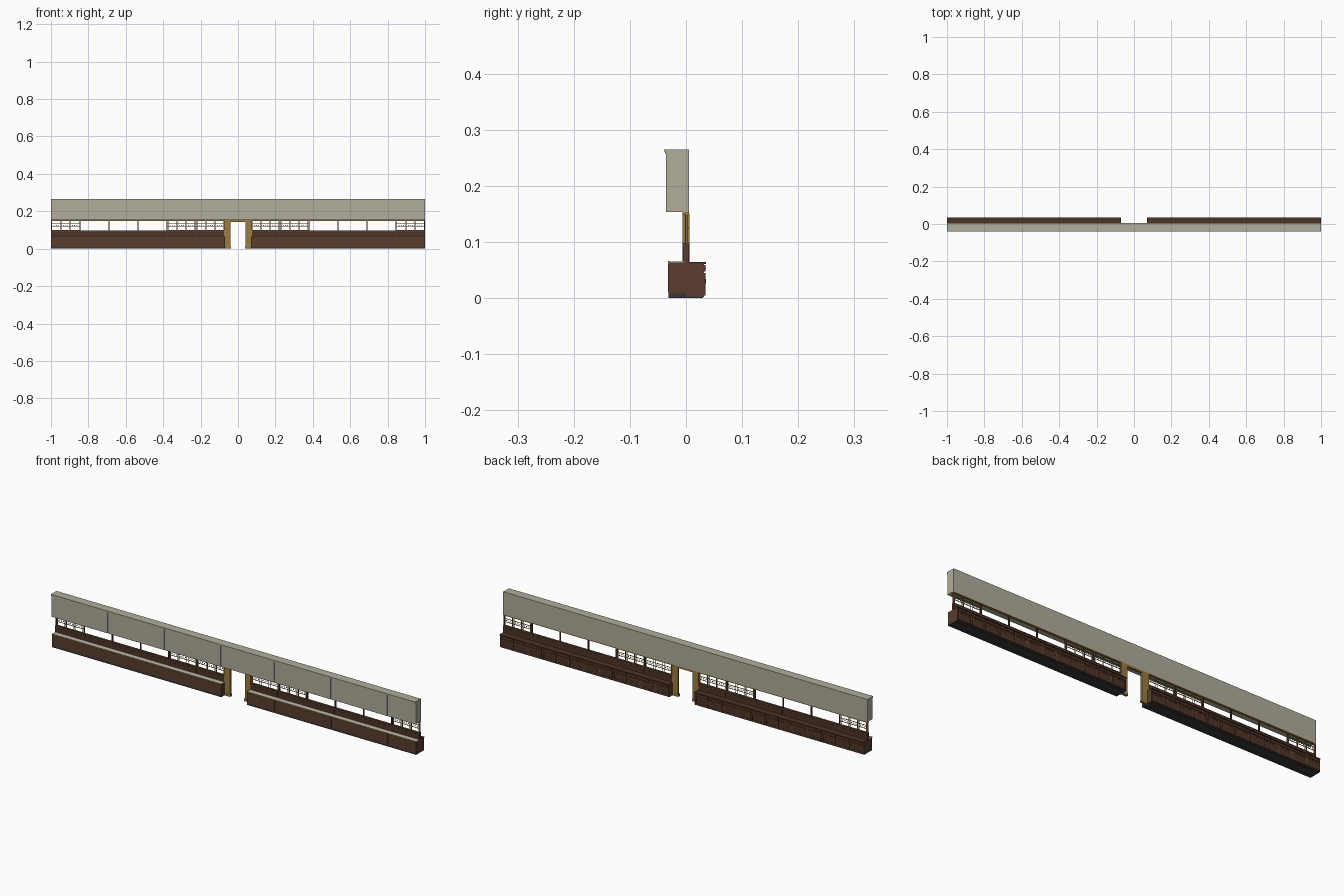
import bpy, bmesh
from mathutils import Matrix, Vector

if "Cube" in bpy.data.objects:
    bpy.data.objects.remove(bpy.data.objects["Cube"])


def material(name, r, g, b):
    m = bpy.data.materials.new(name)
    m.diffuse_color = (r, g, b, 1)
    m.use_nodes = True
    m.node_tree.nodes["Principled BSDF"].inputs["Base Color"].default_value = m.diffuse_color
    return m


WOOD = material("dark_wood", 0.10, 0.045, 0.027)
PANEL = material("panel_wood", 0.075, 0.033, 0.02)
GOLD = material("brass", 0.33, 0.20, 0.055)
PALE = material("pale_plaster", 0.44, 0.42, 0.33)
STONE = material("counter_stone", 0.48, 0.47, 0.42)
KICK = material("dark_kick", 0.035, 0.037, 0.045)


def part(name, boxes, mat, beads=()):
    """One object from many boxes (x0,x1,y0,y1,z0,z1) and small beads (x,y,z,r)."""
    bm = bmesh.new()
    for x0, x1, y0, y1, z0, z1 in boxes:
        mid = Vector(((x0 + x1) / 2, (y0 + y1) / 2, (z0 + z1) / 2))
        size = Vector((abs(x1 - x0), y1 - y0, z1 - z0))
        bmesh.ops.create_cube(bm, size=1,
                              matrix=Matrix.Translation(mid) @ Matrix.Diagonal(size.to_4d()))
    for x, y, z, r in beads:
        bmesh.ops.create_icosphere(bm, subdivisions=1, radius=r,
                                   matrix=Matrix.Translation((x, y, z)))
    me = bpy.data.meshes.new(name)
    bm.to_mesh(me)
    bm.free()
    me.materials.append(mat)
    ob = bpy.data.objects.new(name, me)
    bpy.context.collection.objects.link(ob)
    return ob


BAY, DOOR = 0.155, 0.07
edges = [DOOR + BAY * i for i in range(7)]      # bay lines on the right half

# overhead fascia: panels with fine seams, and a top moulding
seams = [-1, -0.69, -0.38, -0.07, 0.225, 0.535, 0.845, 1]
part("fascia_core", [(-1, 1, -0.034, 0.005, 0.153, 0.265)], PALE)
part("fascia_panels", [(a + 0.0008, b - 0.0008, -0.036, -0.033, 0.153, 0.257)
                       for a, b in zip(seams, seams[1:])], PALE)
part("fascia_top_moulding", [(-1, 1, -0.039, -0.033, 0.261, 0.265),
                             (-1, 1, -0.037, -0.033, 0.257, 0.261)], PALE)
part("fascia_bottom_trim", [(-1, 1, -0.006, 0.005, 0.149, 0.153)], GOLD)

# doorway lining
part("door_lintel", [(-0.07, 0.07, -0.006, 0.005, 0.143, 0.151)], GOLD)

for s, side in ((-1, "left"), (1, "right")):
    def run(x0, x1, *rest):
        return (min(s * x0, s * x1), max(s * x0, s * x1), *rest)

    part(side + "_door_jamb", [run(0.04, 0.07, -0.004, 0.005, 0, 0.15),
                               run(0.062, 0.074, -0.006, 0.006, 0, 0.15),
                               run(0.038, 0.07, -0.006, 0.006, 0, 0.012)], GOLD)

    # front counter with toe kick, worktop and brass joints
    part(side + "_front_kick", [run(DOOR, 1, -0.031, 0, 0, 0.008)], KICK)
    part(side + "_front_counter", [run(DOOR, 1, -0.031, 0, 0.008, 0.063)], WOOD)
    part(side + "_front_panels", [run(a + 0.001, b - 0.001, -0.032, -0.03, 0.011, 0.061)
                                  for a, b in zip(edges, edges[1:])], WOOD)
    part(side + "_front_worktop", [run(DOOR, 1, -0.030, -0.004, 0.0625, 0.0655)], STONE)
    part(side + "_worktop_nosing", [run(DOOR, 1, -0.0325, -0.0295, 0.062, 0.066)], GOLD)

    # central partition with panelled faces and a cap
    part(side + "_partition", [run(DOOR, 1, -0.005, 0.005, 0, 0.094)], WOOD)
    part(side + "_partition_panels",
         [run(a + 0.003, b - 0.003, -0.0058, 0.0058, 0.069, 0.089)
          for a, b in zip(edges, edges[1:])], PANEL)
    part(side + "_partition_cap", [run(DOOR, 1, -0.006, 0.006, 0.094, 0.098)], WOOD)

    # back cabinets: body, worktop, drawers, doors and pulls
    part(side + "_back_cabinet", [run(DOOR, 1, 0.005, 0.032, 0.002, 0.062)], WOOD)
    part(side + "_back_plinth", [run(DOOR, 1, 0.005, 0.030, 0, 0.004)], KICK)
    part(side + "_back_worktop", [run(DOOR, 1, 0.005, 0.036, 0.061, 0.064)], PANEL)
    doors, frames, pulls = [], [], []
    for i in range(12):
        a, b = DOOR + BAY / 2 * i + 0.002, DOOR + BAY / 2 * (i + 1) - 0.002
        doors += [run(a, b, 0.031, 0.0345, 0.047, 0.059),
                  run(a, b, 0.031, 0.0335, 0.005, 0.045)]
        frames += [run(a, a + 0.008, 0.033, 0.0345, 0.005, 0.045),
                   run(b - 0.008, b, 0.033, 0.0345, 0.005, 0.045),
                   run(a, b, 0.033, 0.0345, 0.005, 0.011),
                   run(a, b, 0.033, 0.0345, 0.039, 0.045)]
        m = (a + b) / 2
        x = b - 0.004 if i % 2 == 0 else a + 0.004
        pulls += [run(m - 0.006, m + 0.006, 0.034, 0.036, 0.052, 0.054),
                  run(x - 0.001, x + 0.001, 0.034, 0.036, 0.026, 0.034)]
    part(side + "_back_doors", doors, PANEL)
    part(side + "_back_door_frames", frames, WOOD)
    part(side + "_back_pulls", pulls, GOLD)

    # posts over every bay line
    part(side + "_screen_posts",
         [run(x - 0.003, x + 0.003, -0.002, 0.004, 0.097, 0.152)
          for x in edges[1:-1]] + [run(0.994, 1, -0.002, 0.004, 0.097, 0.152)], WOOD)

    # ornamental grilles in two bays by the door and one at the end
    bars, beads = [], []
    for k in (0, 1, 5):
        a, b = edges[k], edges[k + 1]
        for z in (0.099, 0.117, 0.133, 0.148):
            bars.append(run(a, b, 0, 0.003, z - 0.001, z + 0.001))
        for j in range(4):
            x = a + 0.004 + (BAY - 0.008) * j / 3
            for d in (-0.004, 0.004):
                bars.append(run(x + d - 0.001, x + d + 0.001, 0, 0.003, 0.098, 0.15))
        for j in range(3):
            x = a + 0.004 + (BAY - 0.008) * (j + 0.5) / 3
            for d in (-0.012, 0, 0.012):
                beads.append((s * (x + d), 0.0015, 0.125, 0.003))
    part(side + "_brass_grille", bars, GOLD, beads)
